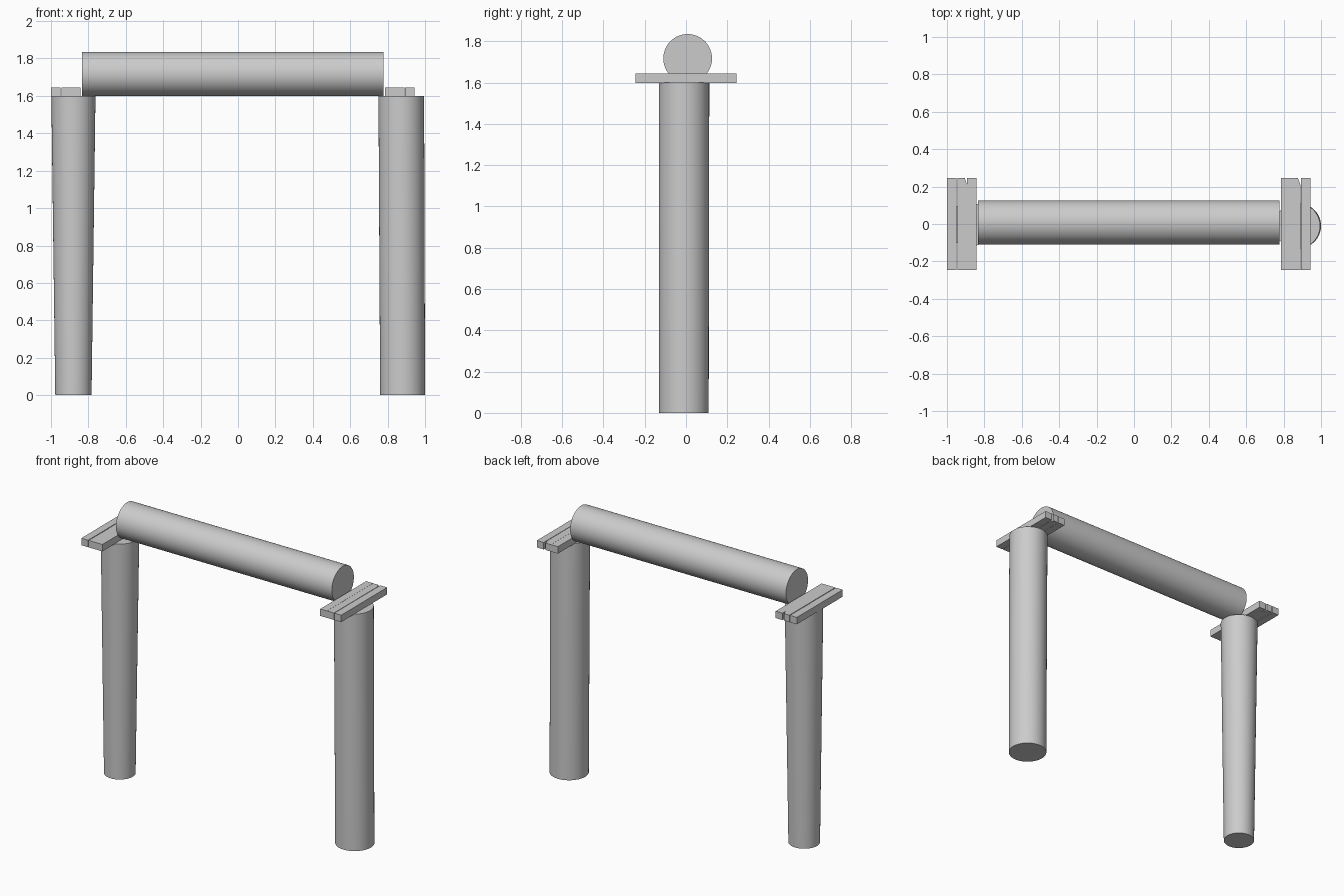
import bpy, bmesh, math
from mathutils import Vector

if "Cube" in bpy.data.objects:
    bpy.data.objects.remove(bpy.data.objects["Cube"])

SEG = 48


def make_object(name, bm, smooth=False):
    bmesh.ops.recalc_face_normals(bm, faces=bm.faces[:])
    mesh = bpy.data.meshes.new(name)
    bm.to_mesh(mesh)
    bm.free()
    obj = bpy.data.objects.new(name, mesh)
    bpy.context.collection.objects.link(obj)
    if smooth:
        bpy.ops.object.select_all(action='DESELECT')
        obj.select_set(True)
        bpy.context.view_layer.objects.active = obj
        bpy.ops.object.shade_smooth_by_angle(angle=math.radians(35))
    return obj


def log(name, start, end, r_start, r_end, axis):
    """Capped round log whose end faces are square to the given axis."""
    bm = bmesh.new()
    rings = []
    for centre, r in ((start, r_start), (end, r_end)):
        ring = []
        for i in range(SEG):
            a = math.tau * i / SEG
            c, s = r * math.cos(a), r * math.sin(a)
            offset = Vector((c, s, 0)) if axis == 'Z' else Vector((0, c, s))
            ring.append(bm.verts.new(Vector(centre) + offset))
        rings.append(ring)
    for i in range(SEG):
        j = (i + 1) % SEG
        bm.faces.new((rings[0][i], rings[0][j], rings[1][j], rings[1][i]))
    for ring in rings:
        bm.faces.new(ring)
    return make_object(name, bm, smooth=True)


def plank(name, outline, z0, z1):
    """Flat board extruded up from a plan outline."""
    bm = bmesh.new()
    face = bm.faces.new([bm.verts.new((x, y, z0)) for x, y in outline])
    top = bmesh.ops.extrude_face_region(bm, geom=[face])
    for v in top['geom']:
        if isinstance(v, bmesh.types.BMVert):
            v.co.z = z1
    return make_object(name, bm)


# Upright posts: the left one tapers towards the ground
log("left_post", (-0.88, -0.005, 0), (-0.88, -0.003, 1.6), 0.097, 0.118, 'Z')
log("right_post", (0.88, -0.01, 0), (0.873, -0.01, 1.6), 0.12, 0.122, 'Z')

# Horizontal beam resting on the posts
log("top_beam", (-0.835, 0.008, 1.717), (0.778, 0.008, 1.717), 0.118, 0.118, 'X')

# Three short boards across each post top, the middle one with a chipped back corner
Y = 0.245
for side, starts in (("left", (-1.0, -0.944, -0.893)), ("right", (0.786, 0.838, 0.892))):
    for n, x in enumerate(starts):
        w = 0.051
        chip = 0.012 if n == 1 else 0.0
        outline = [(x, -Y), (x + w, -Y)]
        if chip:
            outline += [(x + w, Y - 0.035), (x + w - chip, Y), (x, Y)]
        else:
            outline += [(x + w, Y), (x, Y)]
        plank(f"{side}_board_{n + 1}", outline, 1.598, 1.645)
